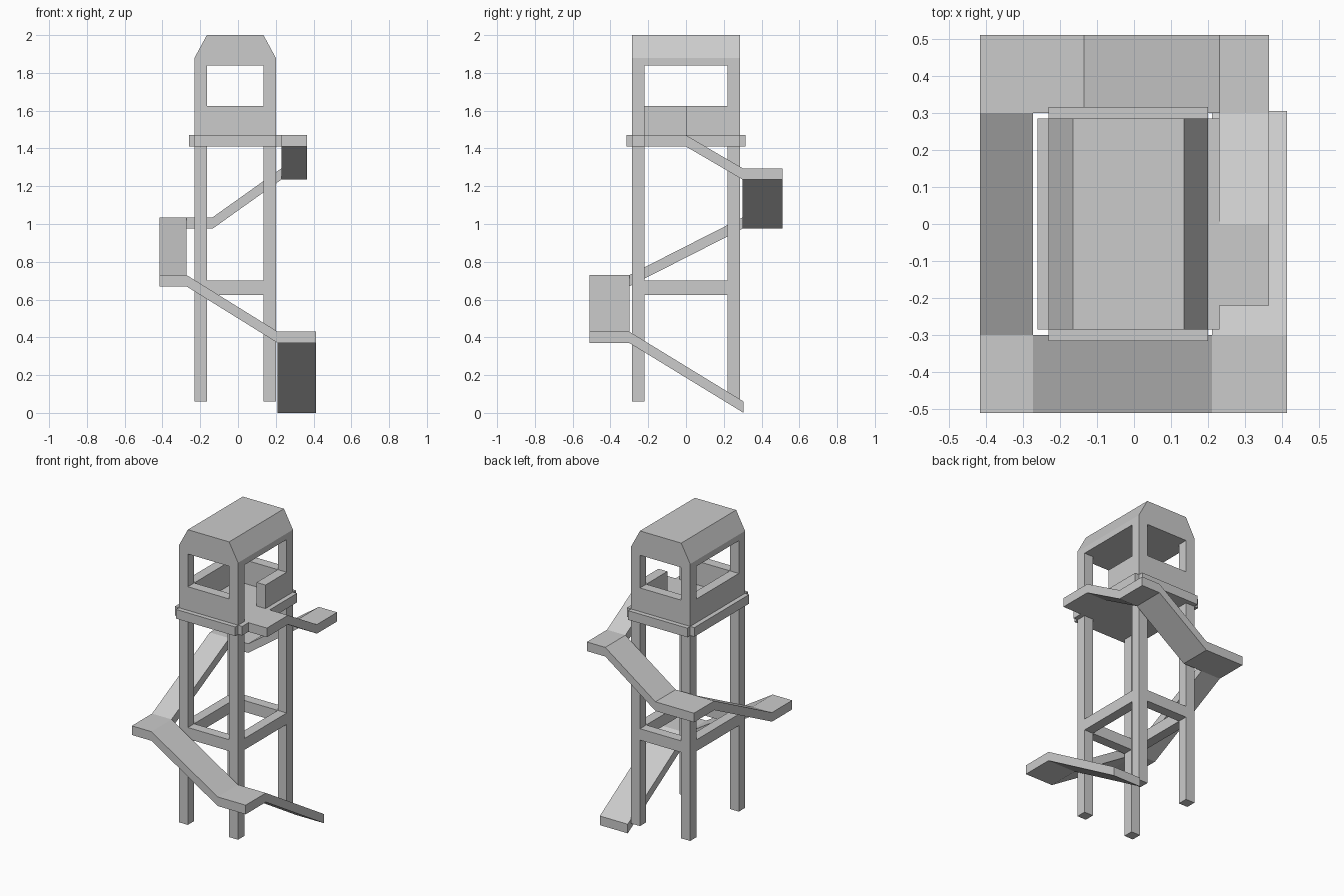
import bpy
import bmesh

if "Cube" in bpy.data.objects:
    bpy.data.objects.remove(bpy.data.objects["Cube"])

CX = -0.015            # tower centre in x
HX, HY = 0.215, 0.285  # tower half sizes
T = 0.065              # post and wall thickness
SLAB = 0.06            # stair and floor thickness


def prism(name, outline, offset):
    """Extrude a flat outline of 3D points along an offset vector."""
    bm = bmesh.new()
    face = bm.faces.new([bm.verts.new(p) for p in outline])
    new = bmesh.ops.extrude_face_region(bm, geom=[face])["geom"]
    bmesh.ops.translate(bm, vec=offset,
                        verts=[v for v in new if isinstance(v, bmesh.types.BMVert)])
    bmesh.ops.recalc_face_normals(bm, faces=bm.faces)
    mesh = bpy.data.meshes.new(name)
    bm.to_mesh(mesh)
    bm.free()
    obj = bpy.data.objects.new(name, mesh)
    bpy.context.collection.objects.link(obj)
    return obj


def box(name, x0, x1, y0, y1, z0, z1):
    return prism(name, [(x0, y0, z0), (x1, y0, z0), (x1, y1, z0), (x0, y1, z0)],
                 (0, 0, z1 - z0))


def run(name, axis, a0, a1, b0, b1, z0, z1):
    """Slab whose top goes from z0 at a0 to z1 at a1 along the axis; b is its width."""
    pts = [(a0, b0, z0), (a1, b0, z1), (a1, b1, z1), (a0, b1, z0)]
    if axis == "y":
        pts = [(b, a, z) for a, b, z in pts]
    return prism(name, pts, (0, 0, -SLAB))


XL, XR = CX - HX, CX + HX

# Corner posts
for x in (XL, XR - T):
    for y in (-HY, HY - T):
        box("corner_post", x, x + T, y, y + T, 0.06, 1.84)

# Braces and cabin walls on front and back
for y in (-HY, HY - T):
    box("cross_brace", XL + T, XR - T, y, y + T, 0.625, 0.70)
    box("cabin_wall", XL + T, XR - T, y, y + T, 1.47, 1.625)

# Braces and cabin walls on the sides; the right wall leaves a doorway
for x, start in ((XL, -HY + T), (XR - T, 0.0)):
    box("side_brace", x, x + T, -HY + T, HY - T, 0.625, 0.70)
    box("cabin_side_wall", x, x + T, start, HY - T, 1.47, 1.625)

# Floor deck with notched corners
quarter = [(HX + 0.03, HY), (HX, HY), (HX, HY + 0.03)]
deck = (quarter + [(-x, y) for x, y in reversed(quarter)]
        + [(-x, -y) for x, y in quarter] + [(x, -y) for x, y in reversed(quarter)])
prism("floor_deck", [(CX + x, y, 1.41) for x, y in deck], (0, 0, SLAB))

# Roof with sloped sides
roof = [(XL, 1.84), (XR, 1.84), (XR, 1.88), (XR - T, 2.0), (XL + T, 2.0), (XL, 1.88)]
prism("roof", [(x, -HY, z) for x, z in roof], (0, 2 * HY, 0))

# Ramps and landings winding round the tower
run("right_ramp", "y", 0.305, -0.30, 0.21, 0.413, 0.06, 0.43)
run("front_right_landing", "y", -0.30, -0.51, 0.21, 0.413, 0.43, 0.43)
run("front_ramp", "x", 0.21, -0.273, -0.51, -0.30, 0.43, 0.73)
run("front_left_landing", "x", -0.273, -0.415, -0.51, -0.30, 0.73, 0.73)
run("left_ramp", "y", -0.30, 0.30, -0.415, -0.273, 0.73, 1.035)
run("back_left_landing", "x", -0.415, -0.135, 0.30, 0.51, 1.035, 1.035)
run("back_ramp", "x", -0.135, 0.23, 0.30, 0.51, 1.035, 1.295)
run("back_right_landing", "x", 0.23, 0.364, 0.30, 0.51, 1.295, 1.295)
run("upper_right_ramp", "y", 0.30, 0.0, 0.23, 0.364, 1.295, 1.47)
run("door_landing", "y", 0.0, -0.22, 0.23, 0.364, 1.47, 1.47)
